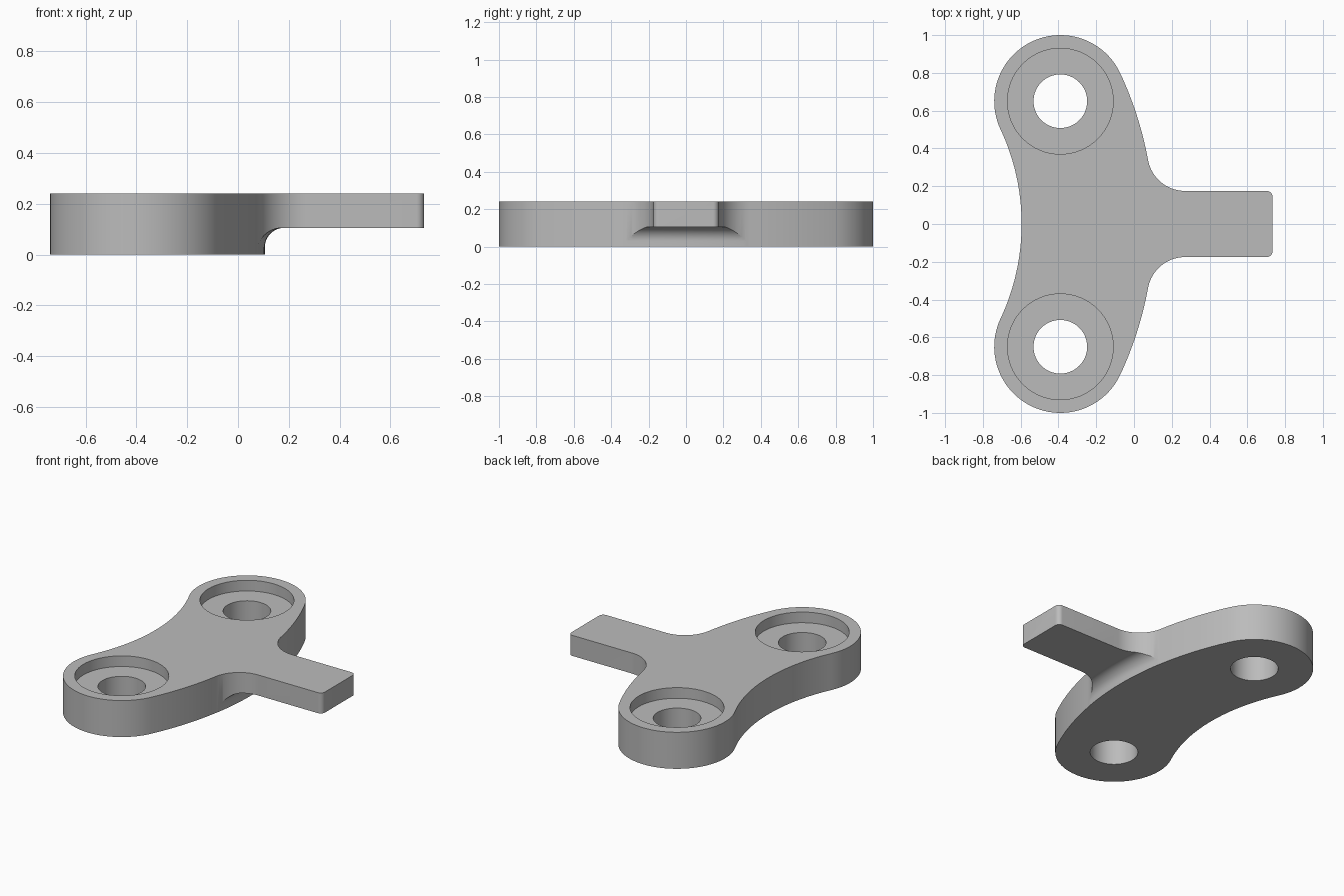
import bpy, bmesh
from math import sin, cos, asin, atan2, pi, sqrt, hypot

cube = bpy.data.objects.get("Cube")
if cube:
    bpy.data.objects.remove(cube, do_unlink=True)

HEIGHT = 0.24
BOSS_X, BOSS_Y, BOSS_R = -0.39, 0.65, 0.35     # rounded ends of the body
ARC_X = -1.774                                 # shared centre of both curved sides
MID_R = hypot(BOSS_X - ARC_X, BOSS_Y)
OUT_R, IN_R = MID_R + BOSS_R, MID_R - BOSS_R
SPREAD = asin(BOSS_Y / MID_R)
ARM_W, ARM_END, CORNER, FILLET = 0.175, 0.733, 0.03, 0.2
ARM_Z, COVE = 0.105, 0.075


def arc(cx, cy, r, start, end, n):
    return [(cx + r * cos(start + (end - start) * i / n),
             cy + r * sin(start + (end - start) * i / n)) for i in range(n + 1)]


def new_object(name, bm):
    bmesh.ops.remove_doubles(bm, verts=bm.verts, dist=1e-5)
    bmesh.ops.recalc_face_normals(bm, faces=bm.faces)
    mesh = bpy.data.meshes.new(name)
    bm.to_mesh(mesh)
    bm.free()
    obj = bpy.data.objects.new(name, mesh)
    bpy.context.collection.objects.link(obj)
    return obj


def prism(name, points, z0, z1):
    bm = bmesh.new()
    face = bm.faces.new([bm.verts.new((x, y, z0)) for x, y in points])
    top = bmesh.ops.extrude_face_region(bm, geom=[face])["geom"]
    for v in top:
        if isinstance(v, bmesh.types.BMVert):
            v.co.z = z1
    return new_object(name, bm)


def cut(target, cutter):
    cutter.hide_render = True
    mod = target.modifiers.new(cutter.name, "BOOLEAN")
    mod.operation, mod.solver, mod.object = "DIFFERENCE", "EXACT", cutter
    bpy.context.view_layer.objects.active = target
    bpy.ops.object.modifier_apply(modifier=mod.name)
    bpy.data.objects.remove(cutter, do_unlink=True)


# Upper half of the outline, from the arm tip round to the middle of the back
fy = ARM_W + FILLET
fx = ARC_X + sqrt((OUT_R + FILLET) ** 2 - fy ** 2)
join = atan2(fy, fx - ARC_X)
half = arc(ARM_END - CORNER, ARM_W - CORNER, CORNER, 0, pi / 2, 8)
half += arc(fx, fy, FILLET, -pi / 2, join - pi, 20)
half += arc(ARC_X, 0, OUT_R, join, SPREAD, 14)[1:]
half += arc(BOSS_X, BOSS_Y, BOSS_R, SPREAD, SPREAD + pi, 48)[1:]
half += arc(ARC_X, 0, IN_R, SPREAD, 0, 20)[1:]
outline = half + [(x, -y) for x, y in reversed(half[:-1])]
bracket = prism("bracket_body", outline, 0, HEIGHT)

# Coved undercut beneath the arm, swept along the front curve of the body
r0 = OUT_R + 0.001
section = [(r0, -0.1)]
section += arc(r0 + COVE, ARM_Z - COVE, COVE, pi, pi / 2, 12)
section += [(r0 + 1, ARM_Z), (r0 + 1, -0.1)]
bm = bmesh.new()
steps, sweep = 32, 0.22
rings = []
for i in range(steps + 1):
    a = -sweep + 2 * sweep * i / steps
    rings.append([bm.verts.new((ARC_X + r * cos(a), r * sin(a), z)) for r, z in section])
for a, b in zip(rings, rings[1:]):
    for k in range(len(section)):
        j = (k + 1) % len(section)
        bm.faces.new((a[k], a[j], b[j], b[k]))
bm.faces.new(rings[0])
bm.faces.new(rings[-1])
cut(bracket, new_object("undercut_cutter", bm))

# Counterbored bolt holes
for side in (1, -1):
    for name, r, bottom in (("recess", 0.28, HEIGHT - 0.07), ("hole", 0.142, -0.1)):
        circle = arc(BOSS_X, side * BOSS_Y, r, 0, 2 * pi, 64)[:-1]
        cut(bracket, prism(name + "_cutter", circle, bottom, HEIGHT + 0.1))

# Plain grey finish
grey = bpy.data.materials.new("plain_grey")
grey.use_nodes = True
colour = (0.5, 0.5, 0.5, 1)
grey.diffuse_color = colour
grey.node_tree.nodes["Principled BSDF"].inputs["Base Color"].default_value = colour
bracket.data.materials.clear()
bracket.data.materials.append(grey)
for poly in bracket.data.polygons:
    poly.material_index = 0

bpy.ops.object.select_all(action="DESELECT")
bracket.select_set(True)
bpy.context.view_layer.objects.active = bracket
bpy.ops.object.shade_smooth_by_angle(angle=0.5)
